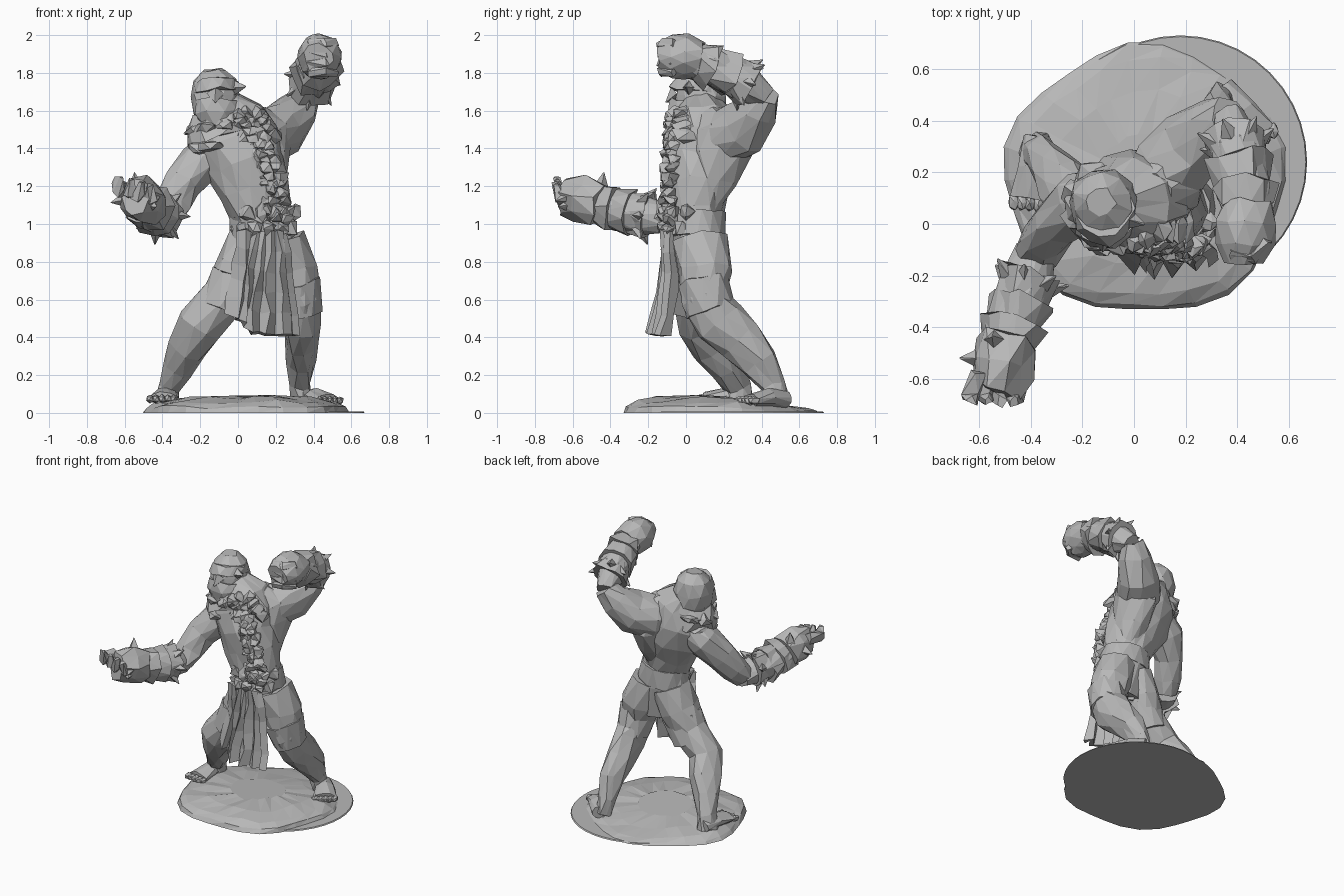
import bpy
import bmesh
import math
import random
from mathutils import Vector, Matrix

random.seed(7)

default_cube = bpy.data.objects.get("Cube")
if default_cube:
    bpy.data.objects.remove(default_cube, do_unlink=True)

stone = bpy.data.materials.new("plain grey")
stone.use_nodes = True
grey = (0.48, 0.48, 0.48, 1)
stone.diffuse_color = grey
stone.node_tree.nodes["Principled BSDF"].inputs["Base Color"].default_value = grey


def wobble(amount):
    return Vector([random.uniform(-amount, amount) for _ in range(3)])


def finish(name, bm):
    bmesh.ops.recalc_face_normals(bm, faces=bm.faces[:])
    mesh = bpy.data.meshes.new(name)
    bm.to_mesh(mesh)
    bm.free()
    mesh.materials.append(stone)
    obj = bpy.data.objects.new(name, mesh)
    bpy.context.scene.collection.objects.link(obj)
    return obj


def add_tube(bm, rings, sides=9, ref=(0, 1, 0), rough=0.01):
    """Skin a path of (x, y, z, width radius, depth radius) rings."""
    centres = [Vector(ring[:3]) for ring in rings]
    last = len(rings) - 1
    loops = []
    for i, ring in enumerate(rings):
        tangent = (centres[min(i + 1, last)] - centres[max(i - 1, 0)]).normalized()
        across = tangent.cross(Vector(ref)).normalized()
        deep = across.cross(tangent)
        loop = []
        for k in range(sides):
            angle = math.tau * (k + 0.5 * (i % 2)) / sides
            point = centres[i] + across * math.cos(angle) * ring[3]
            point += deep * math.sin(angle) * ring[-1]
            loop.append(bm.verts.new(point + wobble(rough)))
        loops.append(loop)
    # Staggered rings are joined by triangles for the faceted look
    for i in range(last):
        low, high = loops[i], loops[i + 1]
        for k in range(sides):
            n = (k + 1) % sides
            if i % 2:
                bm.faces.new((low[k], high[n], high[k]))
                bm.faces.new((low[k], low[n], high[n]))
            else:
                bm.faces.new((low[k], low[n], high[k]))
                bm.faces.new((low[n], high[n], high[k]))
    bm.faces.new(loops[0])
    bm.faces.new(loops[-1])


def tube(name, rings, **options):
    bm = bmesh.new()
    add_tube(bm, rings, **options)
    return finish(name, bm)


def add_spike(bm, base, direction, length, radius):
    base, direction = Vector(base), Vector(direction).normalized()
    tip = base + direction * length
    ref = (0, 0, 1) if abs(direction.z) < 0.8 else (0, 1, 0)
    add_tube(bm, [(*base, radius), (*tip, 0.003)], sides=4, ref=ref, rough=0.002)


def add_chunk(bm, centre, size, rough=0.3):
    made = bmesh.ops.create_icosphere(bm, subdivisions=1, radius=1)
    for vert in made["verts"]:
        vert.co += wobble(rough)
        vert.co = Vector(centre) + vert.co * Vector(size)


def lerp_path(points, t):
    span = t * (len(points) - 1)
    i = min(int(span), len(points) - 2)
    return Vector(points[i]).lerp(Vector(points[i + 1]), span - i)


# Ground: thin disc and rough mound sinking towards the back
bm = bmesh.new()
bmesh.ops.create_cone(bm, cap_ends=True, segments=40, radius1=0.49, radius2=0.485,
                      depth=0.008, matrix=Matrix.Translation((0.18, 0.24, 0.004)))
finish("base_disc", bm)

bm = bmesh.new()
profile = [(1.0, 0), (0.97, 0.03), (0.88, 0.06), (0.65, 0.08), (0.35, 0.085)]
loops = []
for scale, height in profile:
    loop = []
    for k in range(26):
        angle = math.tau * k / 26
        edge = scale * (0.52 + 0.02 * math.sin(angle * 5))
        point = Vector((0.045 + 1.05 * edge * math.cos(angle), 0.17 + edge * math.sin(angle), height))
        if height:
            point += wobble(0.01)
            point.z *= 1 - 1.4 * min(max(point.y - 0.2, 0), 0.45)
        loop.append(bm.verts.new(point))
    loops.append(loop)
for low, high in zip(loops, loops[1:]):
    for k in range(26):
        n = (k + 1) % 26
        bm.faces.new((low[k], low[n], high[n]))
        bm.faces.new((low[k], high[n], high[k]))
bm.faces.new(loops[0])
bm.faces.new(loops[-1])
finish("rocky_mound", bm)

# Torso and legs
tube("torso", [(0.15, 0.07, 0.7, 0.15, 0.11), (0.14, 0.07, 0.92, 0.175, 0.145),
               (0.125, 0.05, 1.05, 0.16, 0.145), (0.08, 0.06, 1.18, 0.19, 0.18),
               (0.03, 0.075, 1.32, 0.22, 0.205), (-0.01, 0.09, 1.45, 0.24, 0.19),
               (-0.04, 0.09, 1.55, 0.19, 0.16), (-0.1, 0.08, 1.64, 0.1, 0.11)],
     sides=14, rough=0.014)
tube("left_back_muscle", [(0.15, 0.1, 1.1, 0.08, 0.08), (0.15, 0.15, 1.24, 0.11, 0.12),
                          (0.15, 0.18, 1.38, 0.13, 0.17), (0.13, 0.17, 1.5, 0.13, 0.15),
                          (0.08, 0.13, 1.58, 0.07, 0.08)], sides=10)
tube("left_leg", [(0.23, 0.08, 0.92, 0.12, 0.145), (0.29, 0.1, 0.75, 0.14, 0.14),
                  (0.33, 0.1, 0.6, 0.115, 0.12), (0.345, 0.18, 0.48, 0.1, 0.14),
                  (0.34, 0.285, 0.38, 0.09, 0.125), (0.335, 0.385, 0.27, 0.075, 0.095),
                  (0.33, 0.46, 0.15, 0.06, 0.065), (0.34, 0.48, 0.05, 0.06, 0.07)])
tube("right_leg", [(0.07, 0.08, 0.92, 0.12, 0.145), (0.01, 0.07, 0.76, 0.14, 0.14),
                   (-0.07, 0.06, 0.62, 0.12, 0.125), (-0.2, 0.06, 0.47, 0.125, 0.115),
                   (-0.265, 0.14, 0.35, 0.1, 0.115), (-0.315, 0.21, 0.24, 0.08, 0.095),
                   (-0.365, 0.27, 0.14, 0.06, 0.07), (-0.375, 0.28, 0.05, 0.065, 0.075)])
tube("right_shorts_hem", [(-0.01, 0.06, 0.72, 0.14, 0.135), (-0.08, 0.055, 0.54, 0.125, 0.135)])
tube("left_shorts_hem", [(0.31, 0.09, 0.7, 0.13, 0.135), (0.34, 0.13, 0.53, 0.11, 0.135)])

# Feet with toes
for side, heel, toe in (("left", (0.34, 0.53, 0.07), (0.475, 0.34, 0.065)),
                        ("right", (-0.375, 0.34, 0.08), (-0.4, 0.1, 0.075))):
    heel, toe = Vector(heel), Vector(toe)
    mid = heel.lerp(toe, 0.5) + Vector((0, 0, 0.012))
    tube(side + "_foot", [(*heel, 0.05, 0.045), (*mid, 0.068, 0.05), (*toe, 0.08, 0.035)],
         ref=(0, 0, 1), rough=0.005)
    ahead = (toe - heel).normalized()
    across = ahead.cross(Vector((0, 0, 1)))
    bm = bmesh.new()
    for k in range(-2, 3):
        add_chunk(bm, toe + across * k * 0.032 + ahead * 0.02, (0.022, 0.035, 0.024), 0.1)
    finish(side + "_toes", bm)

# Arms
tube("left_upper_arm", [(0.02, 0.11, 1.44, 0.09), (0.13, 0.2, 1.45, 0.15),
                        (0.235, 0.31, 1.51, 0.14), (0.315, 0.39, 1.6, 0.105),
                        (0.365, 0.42, 1.68, 0.075)], ref=(0, 0, 1), sides=10)
left_forearm = [(0.37, 0.42, 1.67), (0.4, 0.29, 1.77), (0.43, 0.12, 1.84), (0.44, 0.02, 1.88)]
tube("left_forearm", [(*p, r) for p, r in zip(left_forearm, (0.07, 0.105, 0.1, 0.085))],
     ref=(0, 0, 1))
tube("right_upper_arm", [(-0.08, 0.11, 1.42, 0.11), (-0.21, 0.08, 1.32, 0.12),
                         (-0.3, 0.01, 1.21, 0.1), (-0.35, -0.06, 1.1, 0.095),
                         (-0.38, -0.12, 1.02, 0.08)])
right_forearm = [(-0.37, -0.1, 1.03), (-0.42, -0.25, 1.05), (-0.47, -0.4, 1.08), (-0.51, -0.53, 1.11)]
tube("right_forearm", [(*p, r) for p, r in zip(right_forearm, (0.08, 0.11, 0.1, 0.08))],
     ref=(0, 0, 1))

# Layered spiked bracers
for side, path in (("left", left_forearm), ("right", right_forearm)):
    bm = bmesh.new()
    for start in (0.2, 0.42, 0.62):
        a, b = lerp_path(path, start + 0.25), lerp_path(path, start)
        add_tube(bm, [(*a, 0.095), (*b, 0.126)], sides=10, ref=(0, 0, 1), rough=0.018)
    along = (Vector(path[0]) - Vector(path[-1])).normalized()
    across = along.cross(Vector((0, 0, 1))).normalized()
    up = across.cross(along)
    for k in range(7):
        angle = math.tau * k / 7
        out = across * math.cos(angle) + up * math.sin(angle)
        add_spike(bm, lerp_path(path, 0.28) + out * 0.09, out + along * 0.6, 0.075, 0.035)
    finish(side + "_bracer", bm)

# Clenched raised fist
tube("left_fist", [(0.44, 0.08, 1.87, 0.095), (0.435, 0.0, 1.885, 0.118),
                   (0.43, -0.08, 1.885, 0.118), (0.425, -0.145, 1.88, 0.075)],
     ref=(0, 0, 1), sides=10)
bm = bmesh.new()
for k in range(4):
    z = 1.805 + k * 0.05
    add_tube(bm, [(0.515, -0.06, z, 0.026), (0.46, -0.125, z, 0.03), (0.37, -0.115, z, 0.026)],
             sides=6, ref=(0, 0, 1), rough=0.008)
finish("left_fingers", bm)

# Reaching clawed hand
tube("right_hand", [(-0.49, -0.46, 1.1, 0.11), (-0.52, -0.56, 1.13, 0.12),
                    (-0.54, -0.65, 1.14, 0.09)], ref=(0, 0, 1), rough=0.02)
bm = bmesh.new()
for k in range(4):
    x = -0.635 + k * 0.055
    lift = 0.03 * (1 - k / 2)
    add_tube(bm, [(x + 0.03, -0.57, 1.16 + lift, 0.04), (x, -0.67, 1.15 + lift, 0.038),
                  (x + 0.01, -0.69, 1.22 + lift, 0.018)], sides=5, ref=(1, 0, 0), rough=0.012)
for base, way in (((-0.47, -0.6, 1.1), (0.5, -1, -0.1)), ((-0.54, -0.45, 1.19), (-0.1, 0.2, 1)),
                  ((-0.59, -0.52, 1.13), (-1, 0, -0.2))):
    add_spike(bm, base, way, 0.085, 0.045)
finish("right_fingers", bm)

# Head, helmet brim and scarf
tube("head", [(-0.1, 0.06, 1.52, 0.1, 0.12), (-0.12, 0.07, 1.6, 0.13, 0.135),
              (-0.12, 0.08, 1.68, 0.13, 0.135), (-0.12, 0.085, 1.76, 0.115, 0.12),
              (-0.125, 0.085, 1.815, 0.055, 0.055)], sides=10, rough=0.008)
tube("helmet_brim", [(-0.115, 0.06, 1.695, 0.13, 0.145), (-0.12, 0.07, 1.75, 0.12, 0.125)], sides=11)
bm = bmesh.new()
for base, way in (((-0.03, 0.02, 1.72), (1, -0.3, 0.1)), ((-0.12, -0.05, 1.69), (0, -1, -0.8))):
    add_spike(bm, base, way, 0.075, 0.045)
finish("helmet_points", bm)
tube("face_mask", [(-0.11, 0.0, 1.53, 0.08, 0.08), (-0.12, -0.01, 1.6, 0.115, 0.085),
                   (-0.12, 0.0, 1.65, 0.11, 0.08)], sides=8)
tube("scarf_wrap", [(-0.07, 0.07, 1.46, 0.19, 0.18), (-0.09, 0.07, 1.54, 0.175, 0.165),
                    (-0.11, 0.06, 1.6, 0.13, 0.13)], sides=12, rough=0.02)
bm = bmesh.new()
for k in range(9):
    angle = math.tau * k / 9
    add_chunk(bm, (-0.085 + 0.14 * math.cos(angle), 0.07 + 0.13 * math.sin(angle),
                   1.52 + 0.02 * math.cos(angle)), (0.065, 0.06, 0.04))
finish("neck_scarf", bm)
bm = bmesh.new()
for x, y, z in ((-0.2, 0.02, 1.4), (-0.14, -0.05, 1.41), (-0.18, 0.13, 1.42)):
    add_chunk(bm, (x, y, z), (0.075, 0.07, 0.035))
finish("right_shoulder_drape", bm)

# Shaggy mane hanging down the chest
mane = [(-0.01, -0.06, 1.58), (0.1, -0.09, 1.43), (0.18, -0.1, 1.25), (0.2, -0.1, 1.03)]
bm = bmesh.new()
for row in range(15):
    for column in (-1, 0, 1):
        spot = lerp_path(mane, row / 14) + Vector((column * 0.05, abs(column) * 0.02, 0))
        add_chunk(bm, spot + wobble(0.01), (0.038, 0.045, 0.036), 0.35)
for k in range(4):
    add_chunk(bm, (0.1 + k * 0.03, 0.0, 1.58 - k * 0.035), (0.045, 0.07, 0.04))
finish("chest_mane", bm)

# Belt with ragged fur
tube("belt", [(0.14, 0.055, 0.93, 0.18, 0.16), (0.125, 0.05, 1.06, 0.17, 0.16)], sides=14)
bm = bmesh.new()
for k in range(12):
    angle = -math.pi * (k + 0.5) / 12
    add_chunk(bm, (0.14 + 0.15 * math.cos(angle), 0.03 + 0.15 * math.sin(angle),
                   1.02 + 0.04 * (-1) ** k), (0.04, 0.035, 0.045), 0.4)
finish("belt_fur", bm)


def pleated_cloth(name, top, bottom, fold, sag, columns=12, rows=6):
    """Hang folded cloth between two edges given as lists of points."""
    bm = bmesh.new()
    grid = []
    for i in range(rows):
        t = i / (rows - 1)
        line = []
        for k in range(columns):
            s = k / (columns - 1)
            point = lerp_path(top, s).lerp(lerp_path(bottom, s), t)
            point.y += fold * (-1) ** k * (0.4 + t) + sag * math.sin(math.pi * t)
            line.append(bm.verts.new(point + wobble(0.01)))
        grid.append(line)
    for i in range(rows - 1):
        for k in range(columns - 1):
            bm.faces.new((grid[i][k], grid[i][k + 1], grid[i + 1][k + 1], grid[i + 1][k]))
    cloth = finish(name, bm)
    cloth.modifiers.new("thickness", "SOLIDIFY").thickness = 0.05


pleated_cloth("front_loincloth", [(0.03, -0.08, 0.97), (0.26, -0.08, 0.97)],
              [(-0.03, -0.11, 0.52), (0.08, -0.14, 0.41), (0.33, -0.1, 0.4)], 0.02, 0.03)
pleated_cloth("back_loincloth", [(0.08, 0.18, 0.93), (0.21, 0.18, 0.93)],
              [(0.08, 0.12, 0.68), (0.22, 0.13, 0.67)], 0.01, 0.01, columns=7)
